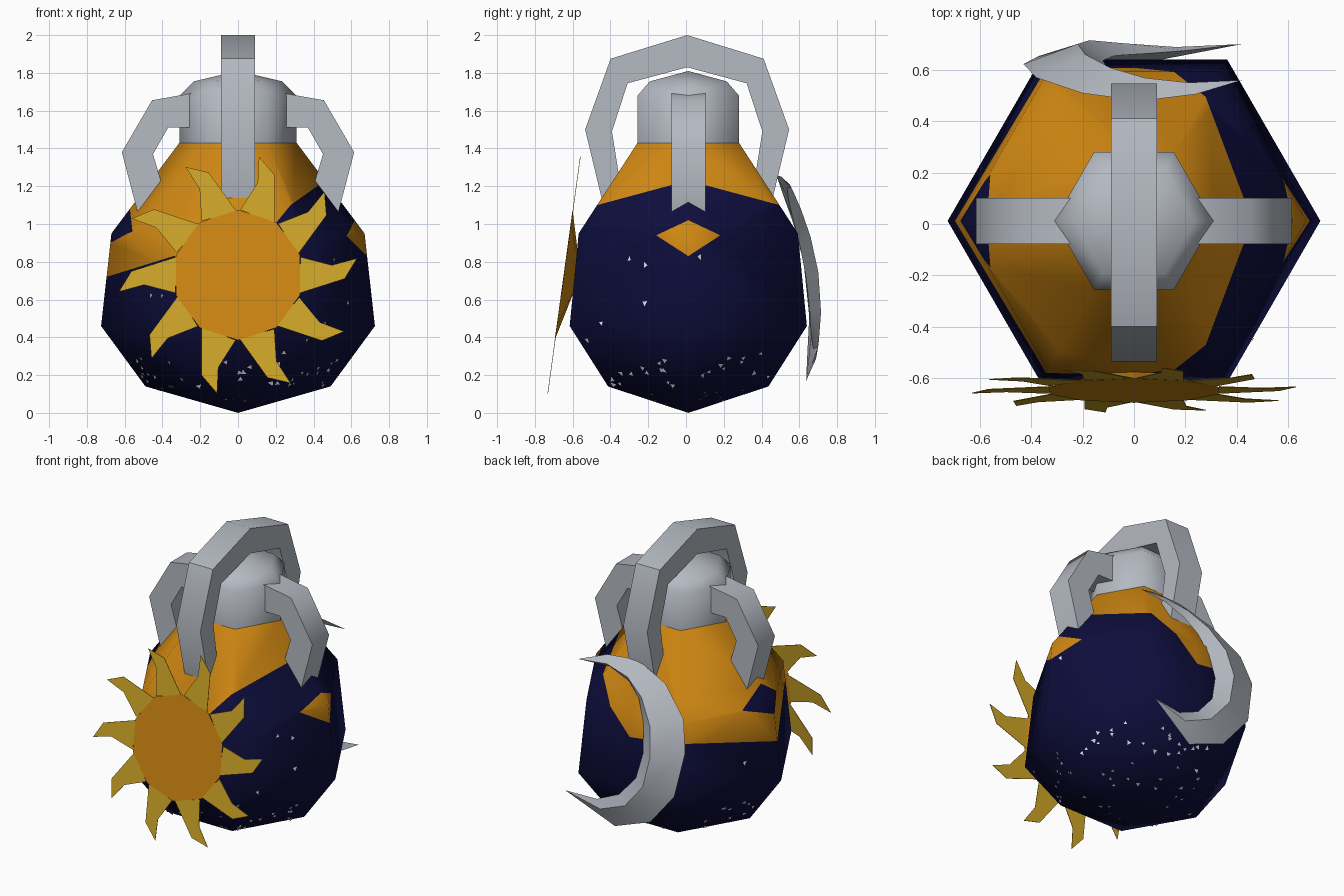
import bpy, bmesh, math, random
from mathutils import Vector

if "Cube" in bpy.data.objects:
    bpy.data.objects.remove(bpy.data.objects["Cube"])
random.seed(4)
CY = 0.012  # shared centre line of pot, neck and straps


def material(name, rgb):
    m = bpy.data.materials.new(name)
    m.use_nodes = True
    m.diffuse_color = (*rgb, 1)
    m.node_tree.nodes["Principled BSDF"].inputs["Base Color"].default_value = (*rgb, 1)
    return m


NAVY = material("navy", (0.004, 0.004, 0.045))
ORANGE = material("orange", (0.62, 0.24, 0.006))
GOLD = material("gold", (0.62, 0.38, 0.02))
SILVER = material("silver", (0.46, 0.49, 0.54))
WHITE = material("star white", (0.75, 0.76, 0.8))


def finish(name, bm, mats, smooth=None):
    bmesh.ops.remove_doubles(bm, verts=bm.verts, dist=0.0005)
    bmesh.ops.recalc_face_normals(bm, faces=bm.faces)
    me = bpy.data.meshes.new(name)
    bm.to_mesh(me)
    bm.free()
    for m in mats:
        me.materials.append(m)
    ob = bpy.data.objects.new(name, me)
    bpy.context.collection.objects.link(ob)
    if smooth:
        bpy.ops.object.select_all(action='DESELECT')
        ob.select_set(True)
        bpy.context.view_layer.objects.active = ob
        bpy.ops.object.shade_smooth_by_angle(angle=math.radians(smooth))
    return ob


def polar(r, deg, z):
    a = math.radians(deg)
    return Vector((r * math.cos(a), r * math.sin(a), z))


def lathe(profile):
    # six-sided turned shape
    bm = bmesh.new()
    rings = [[bm.verts.new(polar(r, 60 * k, z)) for k in range(6)] if r
             else [bm.verts.new((0, 0, z))] * 6 for r, z in profile]
    for a, b in zip(rings, rings[1:]):
        for k in range(6):
            n = (k + 1) % 6
            bm.faces.new(dict.fromkeys((a[k], a[n], b[n], b[k])))
    return bm


def loft(bm, sections):
    rows = [[bm.verts.new(p) for p in s] for s in sections]
    for a, b in zip(rows, rows[1:]):
        for i in range(len(a)):
            j = (i + 1) % len(a)
            bm.faces.new((a[i], a[j], b[j], b[i]))
    bm.faces.new(rows[0])
    bm.faces.new(rows[-1])


def angle(p):
    return math.degrees(math.atan2(p.y, p.x))


# Pot body
POT = [(0, 0), (0.49, 0.14), (0.725, 0.46), (0.67, 0.95), (0.31, 1.43)]
EDGE = [(0, 1.23), (60, 1.1), (90, 0.79), (120, 0.83), (180, 0.72)]
bm = lathe(POT)


def cut(faces, co, no):
    geom = set(faces)
    for f in faces:
        geom.update(f.verts)
        geom.update(f.edges)
    bmesh.ops.bisect_plane(bm, geom=list(geom), plane_co=co, plane_no=no, dist=1e-5)


def on_pot(deg, z):
    # point on the hexagonal wall
    for (r0, z0), (r1, z1) in zip(POT, POT[1:]):
        if z0 <= z <= z1:
            r = r0 + (r1 - r0) * (z - z0) / (z1 - z0)
    off = abs(deg) % 60 - 30
    return polar(r * math.cos(math.radians(30)) / math.cos(math.radians(off)), deg, z)


cut(bm.faces[:], (0, 0, 0), (1, 0, 0))
orange = []


def in_sector(f, side, a0, a1):
    return a0 < side * angle(f.calc_center_median()) < a1


# Slanted border between the two glazes
borders = []
for side in (1, -1):
    for (a0, z0), (a1, z1) in zip(EDGE, EDGE[1:]):
        p, q = on_pot(side * a0, z0), on_pot(side * a1, z1)
        no = (q - p).cross(polar(1, side * (a0 + a1) / 2, 0)).normalized()
        no *= 1 if no.z > 0 else -1
        cut([f for f in bm.faces if in_sector(f, side, a0, a1)], p, no)
        borders.append((side, a0, a1, p, no))

# Diamond on each side corner
DIAMONDS = [(1, 0.17, 0.83, 0.94, 1.02), (-1, 0.18, 0.90, 0.96, 1.08)]
for s, w, low, mid, top in DIAMONDS:
    for q in (1, -1):
        for end in (low, top):
            no = Vector((0, q * abs(end - mid), math.copysign(w, end - mid)))
            faces = [f for f in bm.faces if f.calc_center_median().x * s > 0.33
                     and f.calc_center_median().y * q > 0]
            cut(faces, (0, q * w, mid), no)

for f in bm.faces:
    c = f.calc_center_median()
    for side, a0, a1, p, no in borders:
        if in_sector(f, side, a0, a1):
            f.material_index = int((c - p).dot(no) > 0)
    for s, w, low, mid, top in DIAMONDS:
        h = top - mid if c.z > mid else mid - low
        if c.x * s > 0 and abs(c.y) / w + abs(c.z - mid) / h < 1:
            f.material_index = int(s > 0)
finish("pot_body", bm, [NAVY, ORANGE], 80).location.y = CY

# Scattered star flecks on the navy glaze
bm = bmesh.new()
for k in range(6):
    for n in range(24):
        deg = 60 * k + random.uniform(4, 56)
        deg -= 360 if deg > 180 else 0
        z = random.choice([random.uniform(0.05, 0.3), random.uniform(0.15, 0.85)])
        limit = next(min(z0, z1) for (a0, z0), (a1, z1) in zip(EDGE, EDGE[1:])
                     if a0 <= abs(deg) <= a1)
        if z > limit - 0.05 or (z > 0.3 and n % 2):
            continue
        c = on_pot(deg, z)
        u = (on_pot(deg + 0.5, z) - c).normalized()
        v = (on_pot(deg, z + 0.004) - c).normalized()
        no = u.cross(v).normalized()
        v = no.cross(u)
        t = random.uniform(0, 6)
        bm.faces.new([bm.verts.new(c + no * 0.004 + random.uniform(0.01, 0.021)
                      * (u * math.cos(t + 2.1 * i) + v * math.sin(t + 2.1 * i)))
                      for i in range(3)])
finish("star_flecks", bm, [WHITE]).location.y = CY

# Neck with domed lid
bm = lathe([(0.31, 1.43), (0.31, 1.68), (0.235, 1.755), (0, 1.81)])
finish("neck_and_lid", bm, [SILVER], 65).location.y = CY


def strap(name, outer, inner, place):
    bm = bmesh.new()
    loft(bm, [[place(o[0], -0.09, o[1]), place(o[0], 0.09, o[1]),
               place(i[0], 0.09, i[1]), place(i[0], -0.09, i[1])]
              for o, i in zip(outer, inner)])
    finish(name, bm, [SILVER], 50)


# Carrying handle over the top, front to back
half_out = [(0.42, 1.0), (0.54, 1.5), (0.405, 1.875)]
half_in = [(0.32, 1.0), (0.398, 1.49), (0.315, 1.745)]
mirror = lambda pts: [(-u, z) for u, z in reversed(pts)]
strap("top_handle", half_out + [(0, 2.0)] + mirror(half_out),
      half_in + [(0, 1.83)] + mirror(half_in),
      lambda u, w, z: (w, u + CY / 2, z))

# Side handles
for side, name in ((1, "left_handle"), (-1, "right_handle")):
    strap(name, [(0.2, 1.70), (0.455, 1.655), (0.615, 1.38), (0.51, 0.98)],
          [(0.2, 1.51), (0.37, 1.51), (0.45, 1.37), (0.37, 1.1)],
          lambda u, w, z: (side * u, w + CY, z))


# Sun on the front, tilted with the wall
def sun_point(r, deg, depth=0):
    p = polar(r, deg, 0)
    return Vector((p.x, -0.648 + 0.1375 * p.y + depth, 0.73 + p.y))


bm = bmesh.new()
rim = [bm.verts.new(sun_point(0.345, 36 * k + 18)) for k in range(10)]
hub = bm.verts.new(sun_point(0, 0, 0.09))
bm.faces.new(rim)
for k in range(10):
    bm.faces.new((rim[k], rim[k - 1], hub))
finish("sun_disc", bm, [ORANGE])

RAY = [(0.335, -17), (0.565, -2), (0.637, 8), (0.5, 6), (0.345, 16)]
bm = bmesh.new()
for k in range(10):
    loft(bm, [[sun_point(r, a + 36 * k, d) for r, a in RAY] for d in (0.001, 0.004)])
finish("sun_rays", bm, [GOLD])

# Crescent moon on the back, bowed around the wall
OUTER = [(0.42, 1.19), (0.24, 1.25), (0.03, 1.26), (-0.2, 1.17), (-0.38, 1.0),
         (-0.43, 0.8), (-0.37, 0.5), (-0.18, 0.27), (0.09, 0.17), (0.42, 0.35)]
INNER = [(0.42, 1.19), (0.2, 1.19), (0.05, 1.13), (-0.04, 1.04), (-0.1, 0.9),
         (-0.12, 0.72), (-0.08, 0.55), (0.04, 0.41), (0.2, 0.34), (0.42, 0.35)]


def bowed(x, z, drop):
    return Vector((x, 0.715 - 0.38 * (z - 0.55) ** 2 - drop, z))


bm = bmesh.new()
rows = []
for i, (o, n) in enumerate(zip(OUTER, INNER)):
    drop = 0.07 * math.sin(math.pi * i / 9)
    ridge = [a + 0.68 * (b - a) for a, b in zip(o, n)]
    rows.append([bowed(*o, drop), bowed(*ridge, 0), bowed(*n, drop)])
loft(bm, rows)
finish("crescent_moon", bm, [SILVER], 35)
